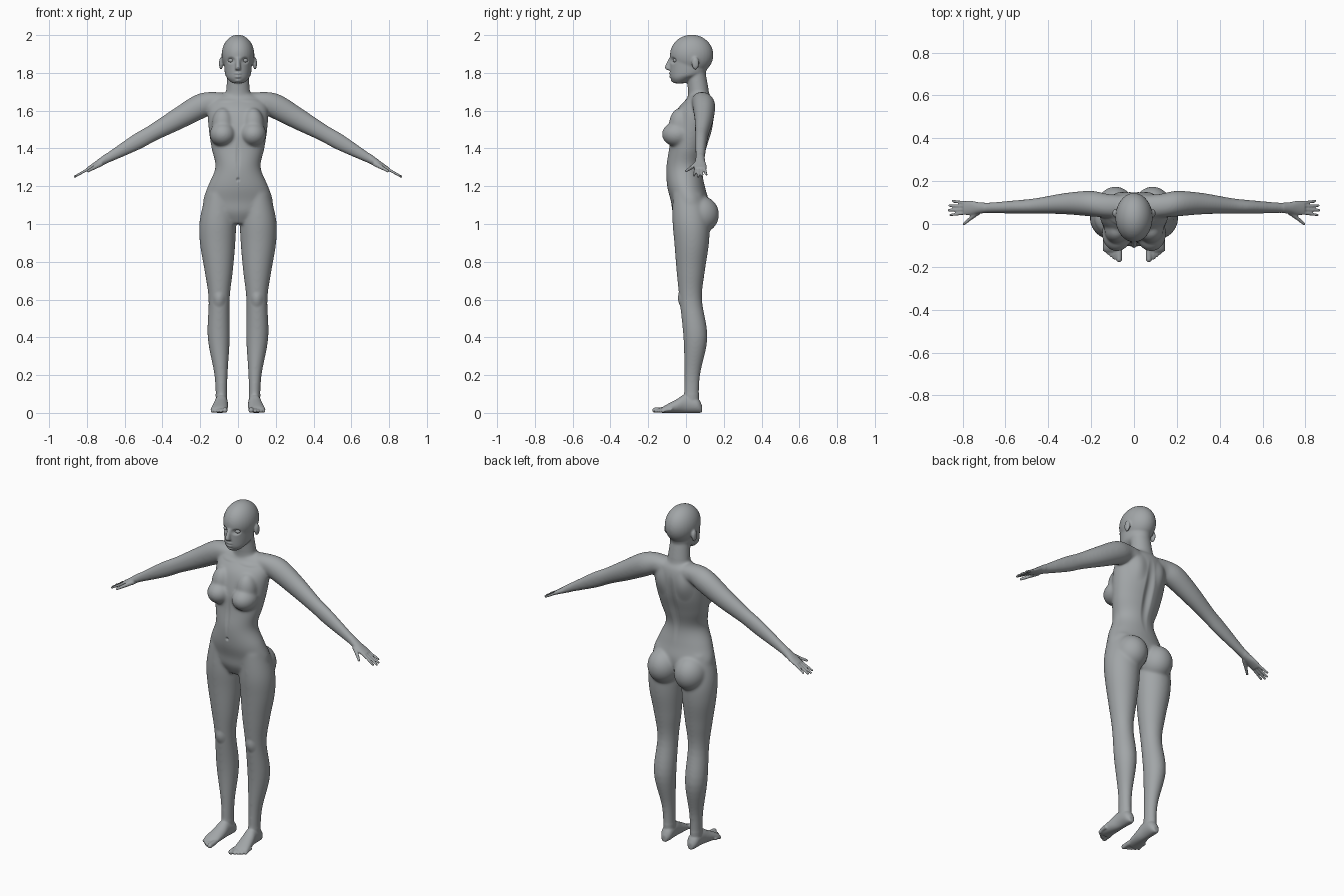
import bpy
import bmesh
from math import cos, sin, pi
from mathutils import Vector, Matrix

cube = bpy.data.objects.get("Cube")
if cube:
    bpy.data.objects.remove(cube, do_unlink=True)

skin = bpy.data.materials.new("matte grey")
skin.use_nodes = True
grey = (.36, .38, .39, 1)
skin.diffuse_color = grey
skin.node_tree.nodes["Principled BSDF"].inputs["Base Color"].default_value = grey

RIGHT, BACK, UP = Matrix.Identity(3)
ARM_UP = Vector((.44, 0, .9))
SIDES = {"left": 1, "right": -1}


def curve_point(before, start, end, after, t):
    """Catmull-Rom value between start and end."""
    slope_in, slope_out = (end - before) / 2, (after - start) / 2
    gap = end - start
    return (start + t * slope_in + t * t * (3 * gap - 2 * slope_in - slope_out)
            + t * t * t * (slope_in + slope_out - 2 * gap))


def spline(rows, steps=5):
    """Add smooth in-between rows to a short profile."""
    result = []
    padded = [rows[0], *rows, rows[-1]]
    for group in zip(padded, padded[1:], padded[2:], padded[3:]):
        for step in range(steps):
            result.append([curve_point(*values, step / steps)
                           for values in zip(*group)])
    return result + [rows[-1]]


def loft(bm, rows, across, along, side=1, segments=32):
    """Closed tube of ellipses; each row is x, y, z and two radii."""
    rings = []
    for x, y, z, wide, deep in spline(rows):
        ring = []
        for k in range(segments):
            angle = 2 * pi * k / segments
            point = (Vector((x, y, z)) + across * wide * cos(angle)
                     + along * deep * sin(angle))
            point.x *= side
            ring.append(bm.verts.new(point))
        rings.append(ring)
    for lower, upper in zip(rings, rings[1:]):
        for k in range(segments):
            following = (k + 1) % segments
            bm.faces.new((lower[k], lower[following], upper[following], upper[k]))
    bm.faces.new(rings[0])
    bm.faces.new(rings[-1])


def column(bm, rows):
    """Upright tube on the centre plane; rows are z, y and two radii."""
    loft(bm, [(0, y, z, wide, deep) for z, y, wide, deep in rows], RIGHT, BACK)


def blob(bm, centre, radii, side=1):
    """Ellipsoid, mirrored when side is negative."""
    x, y, z = centre
    place = Matrix.Translation((x * side, y, z)) @ Matrix.Diagonal((*radii, 1))
    bmesh.ops.create_uvsphere(bm, u_segments=32, v_segments=20, radius=1, matrix=place)


def digit(bm, points, thick, thin, across, along, side):
    """Tapered finger or toe with a rounded tip."""
    rows = []
    for i, point in enumerate(points):
        radius = thick + (thin - thick) * i / (len(points) - 1)
        rows.append((*point, radius, radius))
    loft(bm, rows, across, along, side, segments=12)
    blob(bm, points[-1], (thin, thin, thin), side)


def arm_height(x):
    """Level at the shoulder, then a steady slope to the fingertips."""
    return min(1.65, 1.735 - .56 * x)


def add_trunk_and_head(bm):
    # Torso
    column(bm, [(1, .01, .07, .05), (1.06, .02, .165, .09), (1.12, .02, .185, .1),
                (1.2, 0, .16, .1), (1.3, -.01, .12, .095), (1.4, .01, .14, .1),
                (1.5, .03, .155, .11), (1.6, .05, .16, .1),
                (1.66, .07, .135, .07), (1.69, .07, .07, .05)])
    # Neck
    column(bm, [(1.64, .07, .08, .06), (1.71, .065, .063, .055), (1.82, .05, .055, .05)])
    # Skull, jaw and nose
    blob(bm, (0, .03, 1.895), (.087, .115, .107))
    column(bm, [(1.745, -.035, .03, .03), (1.77, -.02, .056, .06),
                (1.8, .01, .07, .095), (1.88, .01, .075, .095)])
    column(bm, [(1.88, -.08, .008, .01), (1.83, -.095, .014, .018),
                (1.815, -.09, .015, .012)])


def add_side(bm, side):
    # Ear, breast with its upper slope, and seat
    blob(bm, (.09, .05, 1.85), (.011, .02, .034), side)
    blob(bm, (.08, -.045, 1.475), (.07, .083, .066), side)
    blob(bm, (.08, -.03, 1.525), (.058, .06, .09), side)
    blob(bm, (.087, .075, 1.05), (.09, .1, .1), side)
    # Shoulder, arm and palm
    arm = [(.02, .08, .05, .045), (.12, .085, .055, .055), (.2, .095, .06, .065),
           (.32, .095, .05, .057), (.45, .085, .037, .045), (.54, .08, .032, .043),
           (.7, .075, .025, .024), (.76, .075, .034, .015), (.795, .075, .032, .011)]
    loft(bm, [(x, y, arm_height(x), wide, deep) for x, y, wide, deep in arm],
         BACK, ARM_UP, side)
    # Fingers fan out from the palm
    for i in range(4):
        reach = .865 - .006 * (i - 1.2) ** 2
        finger = []
        for x, spread in ((.77, .017), (.8, .017), (reach, .022)):
            finger.append((x, .075 + spread * (i - 1.5), arm_height(x)))
        digit(bm, finger, .009, .0065, BACK, ARM_UP, side)
    # Thumb
    thumb = [(.72, .06), (.755, .033), (.793, .001)]
    digit(bm, [(x, y, arm_height(x) - .01) for x, y in thumb],
          .015, .008, BACK, ARM_UP, side)
    # Leg from hip to ankle
    leg = [(1.16, .1, .01, .07, .08), (1.02, .107, .025, .096, .097),
           (.9, .108, .03, .094, .092), (.75, .102, .025, .075, .075),
           (.6, .1, .025, .056, .06), (.4, .102, .05, .059, .064),
           (.2, .09, .033, .035, .042), (.05, .087, .028, .03, .04)]
    loft(bm, [(x, y, z, wide, deep) for z, x, y, wide, deep in leg], RIGHT, BACK, side)
    # Foot, resting on the ground from heel to ball
    foot = [(.085, .086, .015, .02), (.06, .086, .032, .04), (0, .088, .034, .05),
            (-.05, .093, .04, .036), (-.11, .1, .043, .02), (-.13, .1, .035, .013)]
    loft(bm, [(x, y, tall, wide, tall) for y, x, wide, tall in foot], RIGHT, UP, side)
    # Big toe, then the small toes along a slant
    toes = [(.069, -.165, .014)]
    toes += [(.091 + .015 * i, -.158 + .012 * i, .009) for i in range(4)]
    for x, tip, radius in toes:
        digit(bm, [(x, tip + .05, .018), (x, tip + .02, .016), (x, tip, radius)],
              radius, radius, RIGHT, UP, side)


def fuse(bm):
    """Turn the overlapping parts into one continuous skin."""
    bmesh.ops.recalc_face_normals(bm, faces=bm.faces)
    parts = bpy.data.meshes.new("body")
    bm.to_mesh(parts)
    bm.free()
    body = bpy.data.objects.new("body", parts)
    bpy.context.collection.objects.link(body)
    remesh = body.modifiers.new("fuse", "REMESH")
    remesh.mode = "VOXEL"
    remesh.voxel_size = .0045
    bpy.context.view_layer.update()
    graph = bpy.context.evaluated_depsgraph_get()
    body.data = bpy.data.meshes.new_from_object(body.evaluated_get(graph))
    body.modifiers.clear()
    return body.data


def soften(bm, verts, repeats):
    for _ in range(repeats):
        bmesh.ops.smooth_vert(bm, verts=verts, factor=.5, use_axis_x=True,
                              use_axis_y=True, use_axis_z=True)


def push(bm, centre, radii, depth):
    """Soft sculpting stroke towards the back, repeated on the other side."""
    for side in (SIDES.values() if centre[0] else [1]):
        middle = (centre[0] * side, *centre[1:])
        for v in bm.verts:
            if abs(v.co.z - middle[2]) < radii[2]:
                away = sum(((p - q) / r) ** 2 for p, q, r in zip(v.co, middle, radii))
                if away < 1:
                    v.co.y += depth * (1 - away) ** 2


def finish(bm, mesh):
    bm.to_mesh(mesh)
    bm.free()
    mesh.materials.clear()
    mesh.materials.append(skin)
    for face in mesh.polygons:
        face.use_smooth = True


# Build and fuse the figure
parts = bmesh.new()
add_trunk_and_head(parts)
for side in SIDES.values():
    add_side(parts, side)
body_mesh = fuse(parts)

# Blend the joins strongly on trunk and limbs, lightly on fine parts
body = bmesh.new()
body.from_mesh(body_mesh)
fine = [v for v in body.verts if abs(v.co.x) > .7 or v.co.z < .1]
head = [v for v in body.verts if v.co.z > 1.72]
small = set(fine + head)
soften(body, [v for v in body.verts if v not in small], 26)
soften(body, head, 7)
soften(body, fine, 2)

# Eye sockets, lips and chin
push(body, (.037, -.07, 1.866), (.03, .04, .022), .014)
for height, width in ((1.797, .027), (1.779, .024), (1.757, .025)):
    push(body, (0, -.08, height), (width, .03, .011), -.006)
# Spine, shoulder blades and collar bones
push(body, (0, .13, 1.42), (.035, .1, .24), -.014)
push(body, (.085, .145, 1.57), (.06, .06, .1), .011)
push(body, (.09, -.015, 1.655), (.09, .045, .016), -.006)
# Belly line, navel and knees
push(body, (0, -.1, 1.36), (.016, .05, .12), .005)
push(body, (0, -.105, 1.235), (.012, .03, .014), .008)
push(body, (.1, -.035, .6), (.04, .04, .045), -.008)
# Flat soles
for v in body.verts:
    v.co.z = max(0, v.co.z)
finish(body, body_mesh)

# Closed eyes
for name, side in SIDES.items():
    eye = bmesh.new()
    blob(eye, (.036, -.056, 1.866), (.017, .013, .011), side)
    eye_mesh = bpy.data.meshes.new(name + "_eye")
    finish(eye, eye_mesh)
    bpy.context.collection.objects.link(bpy.data.objects.new(name + "_eye", eye_mesh))
